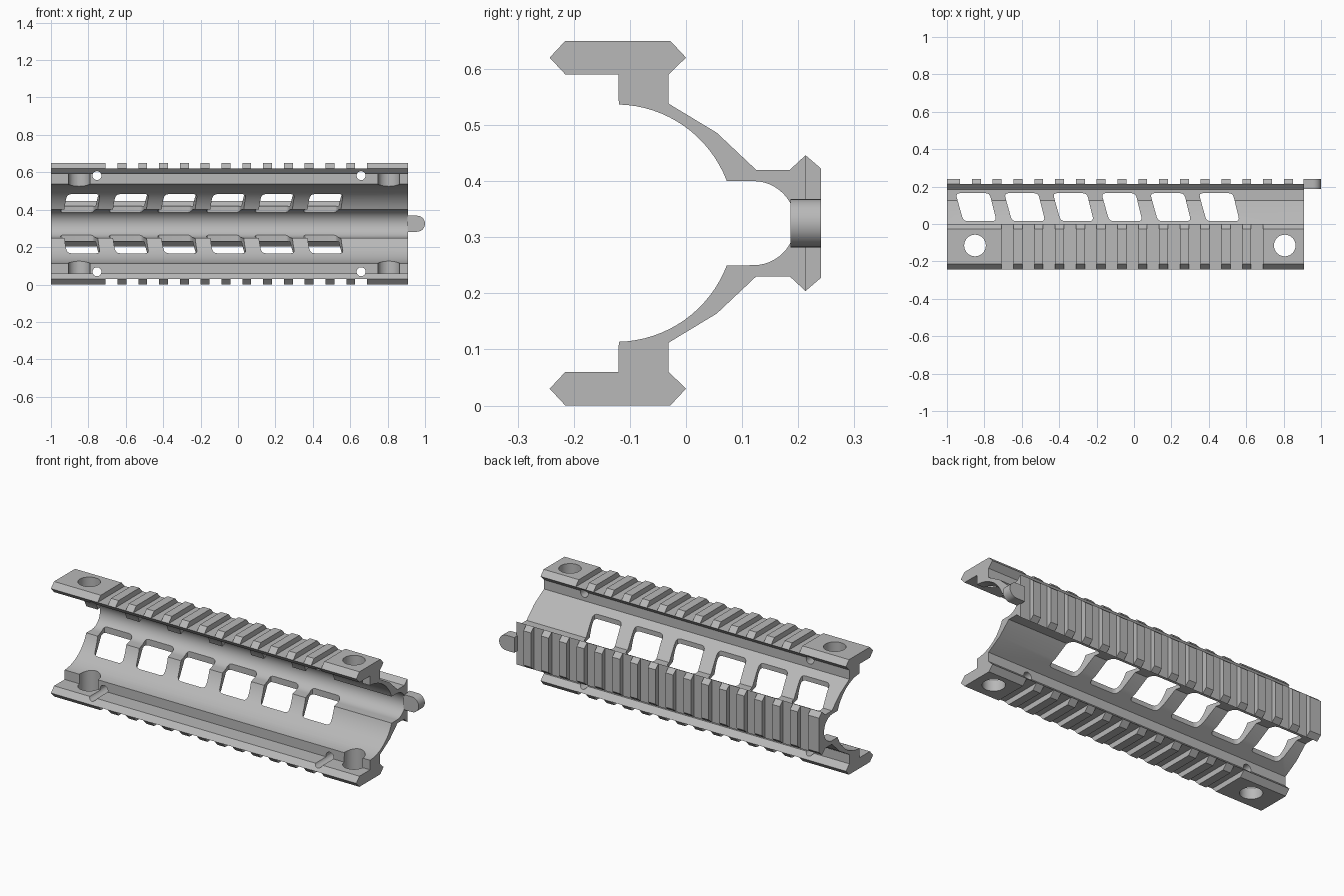
import bpy, bmesh, math
from mathutils import Vector, Matrix

cube = bpy.data.objects.get("Cube")
if cube:
    bpy.data.objects.remove(cube, do_unlink=True)

MID = 0.325            # height of the mirror plane
X0, X1 = -1.0, 0.91    # ends of the body
PITCH, SLOT = 0.1112, 0.064

metal = bpy.data.materials.new("grey metal")
metal.use_nodes = True
metal.diffuse_color = (0.48, 0.48, 0.48, 1)
metal.node_tree.nodes["Principled BSDF"].inputs["Base Color"].default_value = (0.48, 0.48, 0.48, 1)


def prism(bm, points, shift):
    """Extrude a closed loop of 3D points along a vector."""
    face = bm.faces.new([bm.verts.new(p) for p in points])
    top = bmesh.ops.extrude_face_region(bm, geom=[face])["geom"]
    bmesh.ops.translate(bm, vec=shift, verts=[v for v in top if isinstance(v, bmesh.types.BMVert)])


def box(bm, lo, hi):
    points = [(lo[0], lo[1], lo[2]), (hi[0], lo[1], lo[2]), (hi[0], hi[1], lo[2]), (lo[0], hi[1], lo[2])]
    prism(bm, points, (0, 0, hi[2] - lo[2]))


def cylinder(bm, centre, radius, length, axis, sides=32):
    turn = Matrix.Rotation(math.pi / 2, 4, 'X') if axis == 'Y' else Matrix()
    bmesh.ops.create_cone(bm, cap_ends=True, segments=sides, radius1=radius, radius2=radius,
                          depth=length, matrix=Matrix.Translation(centre) @ turn)


def arc(cy, cz, r, a0, a1, n):
    angles = [math.radians(a0 + (a1 - a0) * i / n) for i in range(n + 1)]
    return [(cy + r * math.cos(a), cz + r * math.sin(a)) for a in angles]


def rounded(corners, r, n=4):
    """Round the corners of a flat outline with short curves."""
    out = []
    for i, c in enumerate(corners):
        c = Vector(c)
        a = c + (Vector(corners[i - 1]) - c).normalized() * r
        b = c + (Vector(corners[(i + 1) % len(corners)]) - c).normalized() * r
        for k in range(n + 1):
            t = k / n
            out.append(a * (1 - t) ** 2 + c * 2 * t * (1 - t) + b * t * t)
    return out


def make(name, bm):
    bmesh.ops.recalc_face_normals(bm, faces=bm.faces)
    mesh = bpy.data.meshes.new(name)
    bm.to_mesh(mesh)
    bm.free()
    obj = bpy.data.objects.new(name, mesh)
    mesh.materials.append(metal)
    bpy.context.collection.objects.link(obj)
    return obj


def smooth(obj):
    bpy.ops.object.select_all(action='DESELECT')
    obj.select_set(True)
    bpy.context.view_layer.objects.active = obj
    bpy.ops.object.shade_smooth_by_angle(angle=math.radians(20))


# Body: upper half of the section, mirrored and extruded lengthwise
inner = arc(0.12, MID, 0.075, 0, 90, 12) + arc(-0.125, MID, 0.2115, 20.8, 88.6, 16)
outer = [(-0.12, 0.59), (-0.215, 0.59), (-0.243, 0.62), (-0.215, 0.65), (-0.028, 0.65),
         (0, 0.62), (-0.031, 0.59), (-0.031, 0.538), (0.055, 0.486), (0.125, 0.42),
         (0.185, 0.42), (0.213, 0.446), (0.241, 0.422)]
half = inner + outer
section = half + [(y, 2 * MID - z) for y, z in reversed(half[1:])]
bm = bmesh.new()
prism(bm, [(X0, y, z) for y, z in section], (X1 - X0, 0, 0))
body = make("handguard_body", bm)

# Cutters: rail slots, windows, mounting holes and cross pin holes
bm = bmesh.new()
for k in range(-2, 15):
    x = -0.676 + PITCH * k
    lo, hi = x - SLOT / 2, x + SLOT / 2 + (0.05 if k == 14 else 0)
    box(bm, (lo, 0.213, 0.1), (hi, 0.3, 0.55))
    if 0 <= k <= 12:
        box(bm, (lo, -0.3, 0.62), (hi, 0.05, 0.7))
        box(bm, (lo, -0.3, -0.05), (hi, 0.05, 0.03))
for i in range(6):
    x = 0.26 * i
    outline = rounded([(x - 0.912, 0.015), (x - 0.735, 0.015), (x - 0.772, 0.165), (x - 0.954, 0.165)], 0.024)
    prism(bm, [(p.x, p.y, 0.05) for p in outline], (0, 0, 0.55))
for x in (-0.85, 0.806):
    cylinder(bm, (x, -0.115, MID), 0.058, 0.8, 'Z')
for x in (-0.754, 0.658):
    for z in (0.582, 2 * MID - 0.582):
        cylinder(bm, (x, -0.12, z), 0.024, 0.34, 'Y', 20)
cutter = make("cutter", bm)
cutter.hide_render = True

cut = body.modifiers.new("openings", 'BOOLEAN')
cut.operation, cut.solver, cut.object = 'DIFFERENCE', 'EXACT', cutter
bpy.context.view_layer.objects.active = body
bpy.ops.object.modifier_apply(modifier=cut.name)
bpy.data.objects.remove(cutter, do_unlink=True)
smooth(body)

# Rounded locating tab at the end
bm = bmesh.new()
R = 0.043
tip = arc(1 - R, MID, R, -90, 90, 16)
loop = [(0.905, MID - R)] + tip + [(0.905, MID + R)]
prism(bm, [(x, 0.186, z) for x, z in loop], (0, 0.055, 0))
smooth(make("end_tab", bm))
